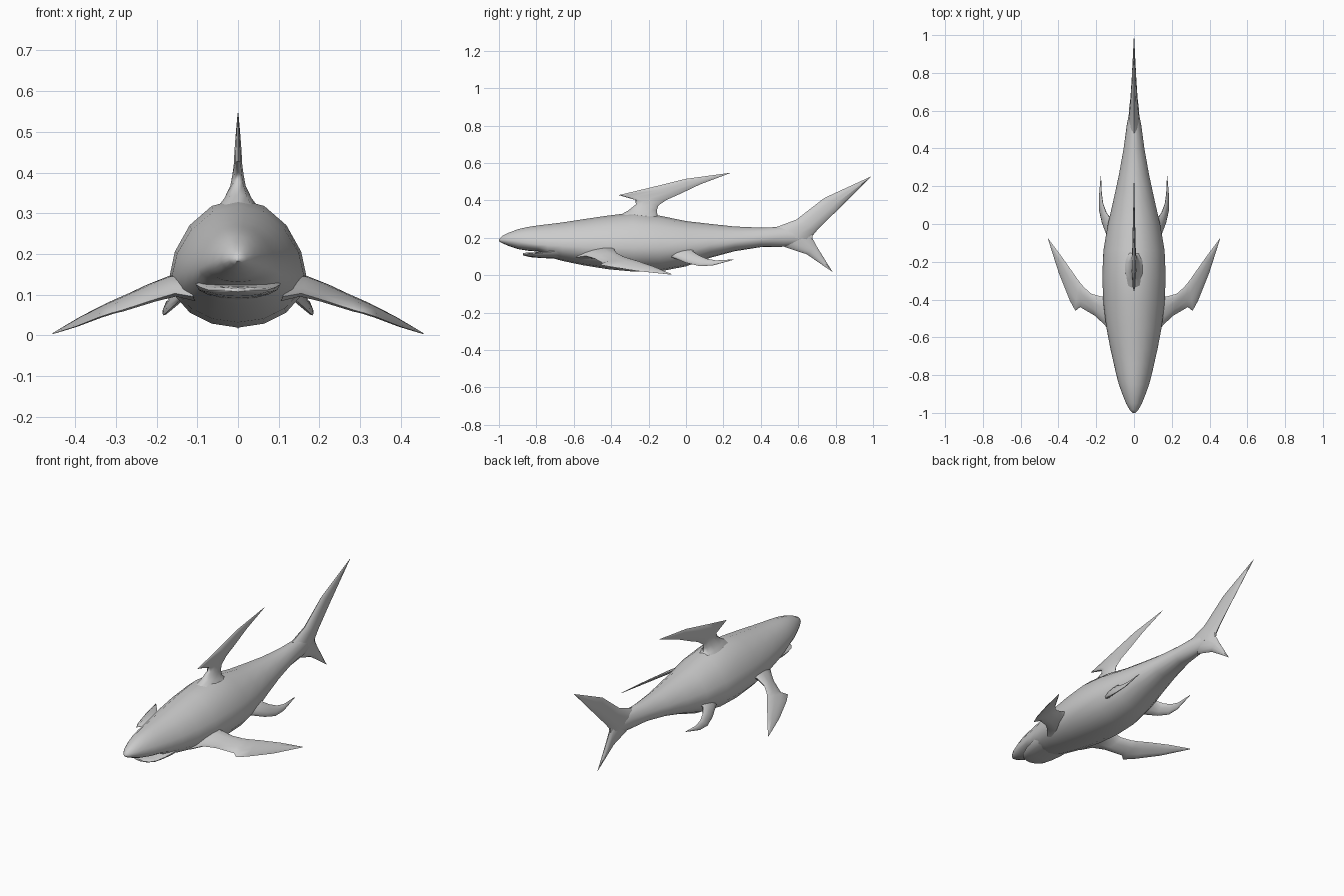
import bpy, bmesh, math
from mathutils import Vector

grey = bpy.data.materials.new("shark grey")
grey.diffuse_color = (0.6, 0.6, 0.6, 1)


def loft(name, rings, mirror=False, angle=50):
    """Skin closed rings of equal length and cap both ends."""
    bm = bmesh.new()
    loops = [[bm.verts.new(p) for p in r] for r in rings]
    n = len(loops[0])
    for a, b in zip(loops, loops[1:]):
        for i in range(n):
            j = (i + 1) % n
            bm.faces.new((a[i], a[j], b[j], b[i]))
    bm.faces.new(loops[0])
    bm.faces.new(loops[-1][::-1])
    bmesh.ops.recalc_face_normals(bm, faces=bm.faces)
    me = bpy.data.meshes.new(name)
    bm.to_mesh(me)
    bm.free()
    me.materials.append(grey)
    ob = bpy.data.objects.new(name, me)
    bpy.context.collection.objects.link(ob)
    bpy.ops.object.select_all(action='DESELECT')
    ob.select_set(True)
    bpy.context.view_layer.objects.active = ob
    bpy.ops.object.shade_smooth_by_angle(angle=math.radians(angle))
    if mirror:
        ob.modifiers.new("Mirror", 'MIRROR')
    return ob


def body_ring(y, w, top, mid, bot, n=16):
    """Cross-section with a narrower back and a rounder belly."""
    ring = []
    for i in range(n):
        a = 2 * math.pi * i / n
        s = math.sin(a)
        z = mid + (top - mid) * s ** 1.2 if s > 0 else mid + (mid - bot) * s
        ring.append((w * math.cos(a), y, z))
    return ring


def fin(name, sections, side, mirror=False, n=10):
    """Sections are leading point, trailing point and half thickness."""
    rings = []
    for lead, trail, t in sections:
        lead, trail = Vector(lead), Vector(trail)
        mid, half = (lead + trail) / 2, (lead - trail) / 2
        rings.append([mid + half * math.cos(2 * math.pi * i / n)
                      + Vector(side).normalized() * t * math.sin(2 * math.pi * i / n)
                      for i in range(n)])
    return loft(name, rings, mirror, 70)


# Body: y, half width, top, widest height, bottom
loft("body", [body_ring(*s) for s in (
    (-1.0, .006, .192, .187, .182),
    (-.985, .022, .208, .187, .172),
    (-.95, .042, .226, .186, .157),
    (-.90, .062, .245, .180, .140),
    (-.85, .080, .257, .172, .131),
    (-.79, .096, .266, .164, .126),
    (-.74, .107, .272, .160, .098),
    (-.66, .125, .282, .156, .076),
    (-.55, .146, .299, .150, .053),
    (-.42, .162, .318, .147, .032),
    (-.28, .168, .335, .146, .019),
    (-.14, .162, .318, .147, .020),
    (0, .138, .289, .152, .047),
    (.13, .108, .274, .163, .093),
    (.26, .080, .260, .177, .128),
    (.40, .055, .254, .193, .150),
    (.52, .039, .258, .203, .152),
    (.62, .020, .250, .205, .165),
    (.675, .006, .225, .207, .190))])

# Lower jaw, leaving a slit below the snout
loft("lower_jaw", [body_ring(*s) for s in (
    (-.872, .022, .117, .112, .107),
    (-.858, .052, .120, .111, .102),
    (-.83, .074, .121, .112, .096),
    (-.78, .092, .124, .118, .092),
    (-.72, .104, .140, .125, .089),
    (-.66, .105, .150, .130, .086))])

# Hooked dorsal fin
fin("dorsal_fin", (
    ((0, -.40, .295), (0, -.06, .275), .075),
    ((0, -.31, .345), (0, -.152, .318), .036),
    ((0, -.268, .378), (0, -.156, .345), .020),
    ((0, -.27, .402), (0, -.148, .372), .015),
    ((0, -.36, .428), (0, -.105, .402), .011),
    ((0, -.20, .466), (0, -.03, .435), .009),
    ((0, 0, .515), (0, .075, .485), .005),
    ((0, .235, .547), (0, .235, .545), .001)), (1, 0, 0))

# Tail lobes
fin("upper_tail_lobe", (
    ((0, .44, .245), (0, .66, .175), .028),
    ((0, .50, .263), (0, .672, .205), .027),
    ((0, .59, .297), (0, .705, .245), .020),
    ((0, .74, .413), (0, .805, .343), .012),
    ((0, .99, .528), (0, .988, .524), .001)), (1, 0, 0))
fin("lower_tail_lobe", (
    ((0, .46, .20), (0, .66, .25), .024),
    ((0, .53, .150), (0, .672, .205), .022),
    ((0, .645, .112), (0, .70, .152), .013),
    ((0, .785, .016), (0, .783, .018), .001)), (1, 0, 0))

# Swept pectoral fins with a spur on the leading edge
fin("pectoral_fins", (
    ((.11, -.59, .095), (.12, -.36, .140), .028),
    ((.155, -.535, .103), (.168, -.385, .138), .020),
    ((.205, -.487, .088), (.225, -.370, .118), .015),
    ((.285, -.440, .062), (.265, -.335, .100), .012),
    ((.310, -.460, .055), (.290, -.305, .090), .010),
    ((.340, -.405, .045), (.320, -.262, .077), .009),
    ((.398, -.260, .022), (.385, -.170, .045), .006),
    ((.456, -.078, .003), (.454, -.078, .006), .001)), (.35, -.2, 1), True)

# Small curved pelvic fins
fin("pelvic_fins", (
    ((.09, -.16, .115), (.09, .06, .145), .030),
    ((.136, -.07, .093), (.130, .035, .128), .016),
    ((.165, .00, .066), (.150, .065, .108), .012),
    ((.183, .07, .049), (.165, .11, .088), .008),
    ((.184, .14, .051), (.172, .16, .079), .006),
    ((.176, .255, .082), (.175, .254, .084), .001)), (1, -.3, .5), True)
